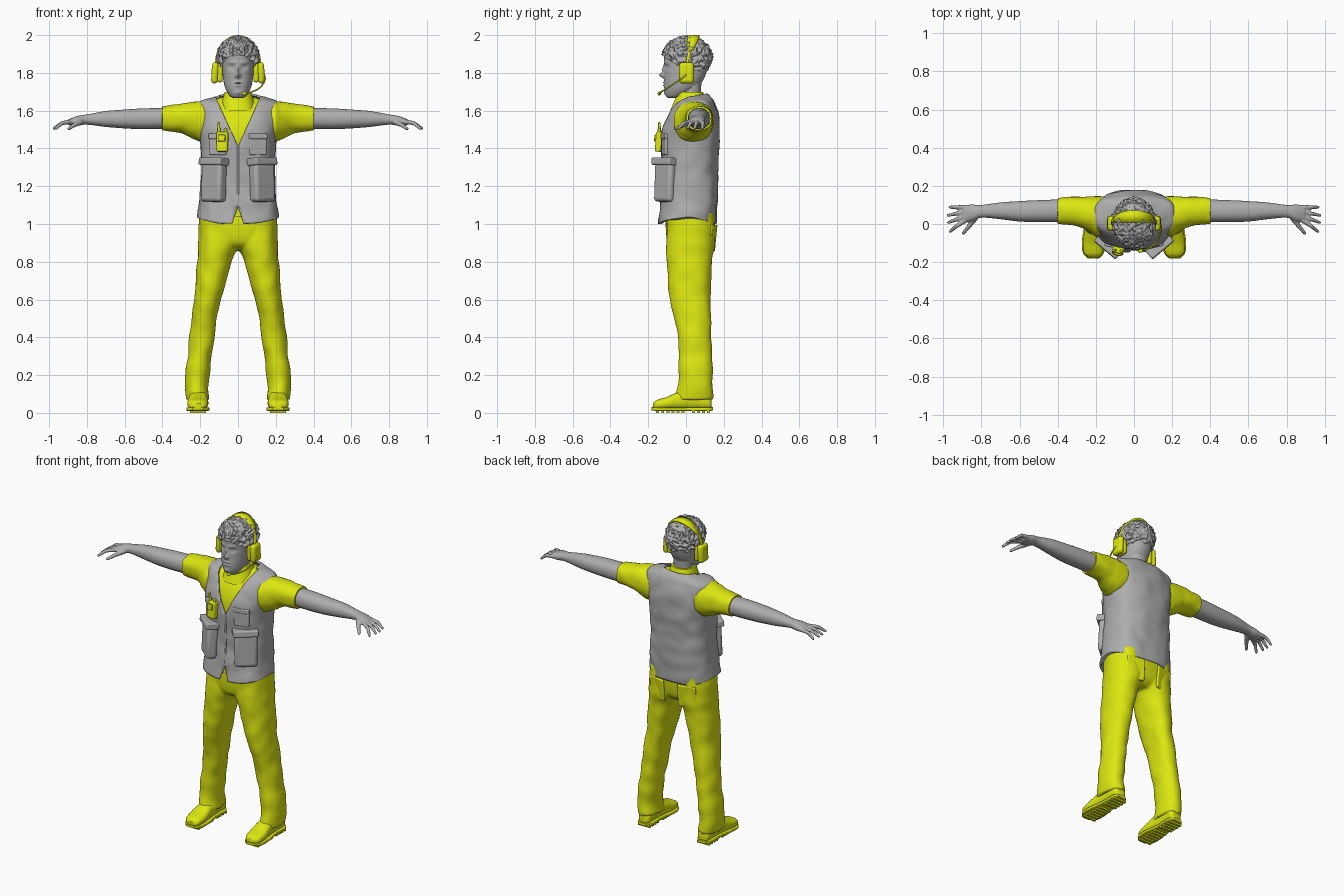
import bpy, bmesh, math
from mathutils import Vector, Matrix, noise

if "Cube" in bpy.data.objects:
    bpy.data.objects.remove(bpy.data.objects["Cube"])


def material(name, colour):
    m = bpy.data.materials.new(name)
    m.use_nodes = True
    m.diffuse_color = colour
    bsdf = m.node_tree.nodes["Principled BSDF"]
    bsdf.inputs["Base Color"].default_value = colour
    bsdf.inputs["Roughness"].default_value = 0.8
    return m


YELLOW = material("bright yellow", (0.72, 0.8, 0.005, 1))
GREY = material("plain grey", (0.42, 0.42, 0.42, 1))


def spline(rows, steps):
    """Smoothly interpolate between section rows."""
    out = []
    for i in range(len(rows) - 1):
        quad = [rows[min(max(j, 0), len(rows) - 1)] for j in range(i - 1, i + 3)]
        for s in range(steps):
            t = s / steps
            out.append([b + 0.5 * t * (c - a + t * (2*a - 5*b + 4*c - d + t * (3*(b - c) + d - a)))
                        for a, b, c, d in zip(*quad)])
    return out + [list(rows[-1])]


def loft(bm, rows, axis="z", power=2.2, sides=40, steps=5):
    """Rows are (position, low a, high a, low b, high b) along an axis."""
    def ring(row):
        t, a0, a1, b0, b1 = row
        verts = []
        for i in range(sides):
            ang = math.tau * i / sides
            c, s = math.cos(ang), math.sin(ang)
            a = (a0 + a1) / 2 + (a1 - a0) / 2 * math.copysign(abs(c) ** (2 / power), c)
            b = (b0 + b1) / 2 + (b1 - b0) / 2 * math.copysign(abs(s) ** (2 / power), s)
            verts.append(bm.verts.new({"x": (t, a, b), "y": (a, t, b), "z": (a, b, t)}[axis]))
        return verts
    rings = [ring(r) for r in spline(rows, steps)]
    for lo, hi in zip(rings, rings[1:]):
        for i in range(sides):
            j = (i + 1) % sides
            bm.faces.new((lo[i], lo[j], hi[j], hi[i]))
    bm.faces.new(rings[0])
    bm.faces.new(rings[-1])


def limb(bm, points, radii):
    """Rounded chain of tapered cylinders."""
    points = [Vector(p) for p in points]
    for p, r in zip(points, radii):
        bmesh.ops.create_uvsphere(bm, u_segments=12, v_segments=8, radius=r, matrix=Matrix.Translation(p))
    for p, q, r, s in zip(points, points[1:], radii, radii[1:]):
        turn = (q - p).to_track_quat("Z", "Y").to_matrix().to_4x4()
        bmesh.ops.create_cone(bm, cap_ends=True, segments=12, radius1=r, radius2=s,
                              depth=(q - p).length, matrix=Matrix.Translation((p + q) / 2) @ turn)


def wrinkle(bm, amount, scale):
    bm.normal_update()
    for v in bm.verts:
        v.co += v.normal * amount * noise.noise(v.co * scale)


def finish(bm, name, mat, mirror=False, voxel=0, bevel=0, thick=0, angle=40):
    bmesh.ops.recalc_face_normals(bm, faces=bm.faces)
    mesh = bpy.data.meshes.new(name)
    bm.to_mesh(mesh)
    bm.free()
    mesh.materials.append(mat)
    ob = bpy.data.objects.new(name, mesh)
    bpy.context.collection.objects.link(ob)
    bpy.ops.object.select_all(action="DESELECT")
    ob.select_set(True)
    bpy.context.view_layer.objects.active = ob
    bpy.ops.object.shade_smooth_by_angle(angle=math.radians(angle))
    if bevel:
        mod = ob.modifiers.new("bevel", "BEVEL")
        mod.width, mod.segments = bevel, 3
    if thick:
        ob.modifiers.new("thickness", "SOLIDIFY").thickness = thick
    if mirror:
        ob.modifiers.new("mirror", "MIRROR").use_mirror_merge = False
    if voxel:
        mod = ob.modifiers.new("blend", "REMESH")
        mod.mode, mod.voxel_size, mod.use_smooth_shade = "VOXEL", voxel, True
        mod = ob.modifiers.new("relax", "SMOOTH")
        mod.factor, mod.iterations = 0.5, 3
    return ob


def box(name, mat, size, loc, rot=(0, 0, 0), bevel=0.008, mirror=False):
    bm = bmesh.new()
    turn = Matrix.Rotation(rot[2], 4, "Z") @ Matrix.Rotation(rot[1], 4, "Y") @ Matrix.Rotation(rot[0], 4, "X")
    bmesh.ops.create_cube(bm, size=1, matrix=Matrix.Translation(loc) @ turn @ Matrix.Diagonal((*size, 1)))
    return finish(bm, name, mat, mirror, bevel=bevel)


# Trousers: hips and two flared legs blended together
bm = bmesh.new()
loft(bm, [(.07, .152, .275, -.06, .143), (.2, .155, .278, -.04, .14), (.4, .125, .255, -.045, .135),
          (.6, .088, .228, -.085, .132), (.8, .03, .217, -.1, .138), (.9, .0, .21, -.105, .153),
          (1.06, .01, .2, -.1, .15)], steps=8)
wrinkle(bm, .009, 11)
bmesh.ops.duplicate(bm, geom=bm.verts[:] + bm.edges[:] + bm.faces[:])
half = len(bm.verts) // 2
bm.verts.ensure_lookup_table()
for v in bm.verts[half:]:
    v.co.x *= -1
loft(bm, [(.86, -.08, .08, -.04, .1), (.9, -.17, .17, -.095, .14), (1, -.2, .2, -.108, .155),
          (1.08, -.195, .195, -.1, .15)], power=2.6)
finish(bm, "trousers", YELLOW, voxel=.009)
box("rear_trouser_pocket", YELLOW, (.115, .015, .14), (.105, .141, .925), (-.1, 0, -.22), .006, True)

# Shoes with treaded soles
bm = bmesh.new()
loft(bm, [(-.176, .185, .235, .025, .05), (-.155, .165, .262, .018, .068), (-.1, .157, .268, .018, .085),
          (-.03, .162, .26, .018, .115), (.06, .168, .255, .018, .13), (.12, .17, .25, .018, .1),
          (.135, .185, .235, .025, .07)], "y", 2.5)
finish(bm, "shoe_upper", YELLOW, True)
bm = bmesh.new()
loft(bm, [(-.182, .185, .24, .014, .03), (-.15, .157, .268, .01, .03), (-.09, .15, .273, .01, .03),
          (.02, .165, .258, .01, .03), (.11, .162, .258, .01, .03), (.143, .185, .24, .012, .03)], "y", 6)
finish(bm, "shoe_sole", YELLOW, True)
bm = bmesh.new()
for i in range(11):
    y = -.15 + i * .027
    if i != 6:
        bmesh.ops.create_cube(bm, size=1, matrix=Matrix.Translation((.211, y, .007)) @ Matrix.Diagonal((.085, .015, .014, 1)))
finish(bm, "sole_tread", YELLOW, True)

# Torso shared by shirt and vest
TORSO = [(1, .215, -.148, .16), (1.1, .206, -.133, .165), (1.2, .2, -.125, .17), (1.3, .197, -.125, .17),
         (1.4, .199, -.13, .175), (1.5, .208, -.125, .178), (1.58, .217, -.095, .17),
         (1.64, .213, -.055, .15), (1.665, .16, -.02, .135), (1.685, .1, 0, .115)]


def torso(inset):
    bm = bmesh.new()
    loft(bm, [(z - inset * (z > 1.6), inset - w, w - inset, f + inset, b - inset) for z, w, f, b in TORSO],
         power=2.6, sides=64, steps=6)
    return bm


bm = torso(.014)
bmesh.ops.bisect_plane(bm, geom=bm.verts[:] + bm.edges[:] + bm.faces[:], plane_co=(0, 0, 1.04),
                       plane_no=(0, 0, 1), clear_inner=True)
finish(bm, "shirt_body", YELLOW)

# Vest: neck and hem notches are cut cleanly out of the front
bm = torso(0)
wrinkle(bm, .008, 13)
for slope, base in ((.45, 1.41), (-.33, 1.09)):
    for side in (1, -1):
        faces = [f for f in bm.faces if f.calc_center_median().y < .05]
        geom = set(faces) | {e for f in faces for e in f.edges} | {v for f in faces for v in f.verts}
        bmesh.ops.bisect_plane(bm, geom=list(geom), plane_co=(0, 0, base), plane_no=(side, 0, -slope))
cut = []
for f in bm.faces:
    c = f.calc_center_median()
    opening = max(.45 * (c.z - 1.41), .33 * (1.09 - c.z))
    if (c.y < .05 and abs(c.x) < opening) or len(f.verts) > 20:
        cut.append(f)
bmesh.ops.delete(bm, geom=cut, context="FACES")
for v in bm.verts:
    v.co.z += .036 * max(0, 1 - (v.co.y / .15) ** 2) * max(0, (1.15 - v.co.z) / .15)
finish(bm, "vest", GREY, thick=.012)
bm = bmesh.new()
limb(bm, [(0, -.133, 1.09), (0, -.124, 1.2), (0, -.124, 1.3), (0, -.129, 1.41)], [.006] * 4)
finish(bm, "vest_zip", GREY)

# Pockets wrapped around the front corners
box("lower_pocket", GREY, (.135, .065, .205), (.128, -.105, 1.22), (-.04, 0, .7), .018, True)
box("lower_pocket_flap", GREY, (.15, .08, .04), (.128, -.107, 1.33), (-.1, 0, .7), .008, True)
box("chest_pocket", GREY, (.095, .02, .11), (.105, -.111, 1.42), (0, 0, .22), .008, True)
box("chest_pocket_flap", GREY, (.1, .026, .03), (.105, -.112, 1.465), (0, 0, .22), .006, True)

# Radio clipped on the right chest
box("radio_body", YELLOW, (.06, .035, .105), (-.083, -.14, 1.435), (-.08, 0, -.2), .008)
box("radio_face", YELLOW, (.04, .012, .035), (-.087, -.159, 1.455), (-.08, 0, -.2), .004)
bm = bmesh.new()
limb(bm, [(-.1, -.137, 1.47), (-.102, -.142, 1.535)], [.009, .006])
limb(bm, [(-.066, -.142, 1.48), (-.066, -.142, 1.5)], [.008, .008])
finish(bm, "radio_antenna", YELLOW)

# Short sleeves and collar
bm = bmesh.new()
loft(bm, [(.12, -.04, .14, 1.45, 1.645), (.19, -.065, .145, 1.435, 1.65), (.23, -.045, .145, 1.45, 1.648),
          (.3, -.01, .143, 1.482, 1.638), (.4, .0, .138, 1.495, 1.622)], "x")
wrinkle(bm, .006, 16)
finish(bm, "sleeve", YELLOW, True)
bm = bmesh.new()
loft(bm, [(1.6, -.1, .1, -.085, .12), (1.65, -.085, .085, -.062, .108), (1.7, -.07, .07, -.045, .09)])
finish(bm, "collar", YELLOW)

# Bare arms and hands
bm = bmesh.new()
loft(bm, [(.36, .01, .13, 1.503, 1.615), (.5, .01, .125, 1.502, 1.612), (.6, .013, .12, 1.506, 1.606),
          (.7, .025, .113, 1.514, 1.598), (.8, .033, .1, 1.526, 1.58), (.85, .015, .102, 1.52, 1.572),
          (.895, .01, .098, 1.522, 1.555)], "x")
for base, tip in ((.018, -.04), (.04, .008), (.065, .045), (.088, .088)):
    reach = .978 - abs(tip - .03) * .2
    limb(bm, [(.885, base, 1.541), (.93, (base + tip) / 2, 1.535), (reach, tip, 1.506)], [.013, .011, .008])
limb(bm, [(.835, .03, 1.54), (.865, -.012, 1.525), (.895, -.048, 1.505)], [.017, .012, .009])
finish(bm, "arm_and_hand", GREY, True, voxel=.005)

# Neck and head, with the face shaped by soft bumps
bm = bmesh.new()
loft(bm, [(1.64, -.06, .06, -.035, .08), (1.7, -.057, .057, -.03, .078), (1.77, -.06, .06, -.03, .085)])
finish(bm, "neck", GREY)
bm = bmesh.new()
loft(bm, [(z, -w, w, f, b) for z, w, f, b in (
    (1.668, .025, -.095, -.04), (1.68, .045, -.107, .0), (1.72, .068, -.115, .06), (1.78, .08, -.115, .1),
    (1.85, .085, -.115, .12), (1.9, .088, -.115, .125), (1.95, .08, -.095, .11), (1.985, .045, -.05, .07))],
    sides=96, steps=10)
BUMPS = ((0, 1.787, .013, .012, -.026), (0, 1.815, .009, .024, -.012), (.035, 1.83, .016, .011, .012),
         (.035, 1.83, .009, .005, -.006), (.03, 1.855, .025, .008, -.005), (0, 1.748, .022, .005, -.007),
         (0, 1.733, .02, .005, -.007), (0, 1.741, .025, .002, .004), (0, 1.695, .02, .012, -.006))
for v in bm.verts:
    if v.co.y < 0:
        x, z = abs(v.co.x), v.co.z
        v.co.y += sum(d * math.exp(-((x - cx) / sx) ** 2 - ((z - cz) / sz) ** 2) for cx, cz, sx, sz, d in BUMPS)
finish(bm, "head", GREY, angle=60)

# Curly hair, trimmed along a sloping hairline
bm = bmesh.new()
bmesh.ops.create_icosphere(bm, subdivisions=6, radius=1)
for v in bm.verts:
    v.co = Vector((v.co.x * .108, v.co.y * .128 + .006, v.co.z * .106 + 1.884))
    curl = .5 - abs(noise.noise(v.co * 38)) * 1.6 + .5 * noise.noise(v.co * 85)
    v.co += (v.co - Vector((0, .006, 1.884))).normalized() * curl * .016
bmesh.ops.bisect_plane(bm, geom=bm.verts[:] + bm.edges[:] + bm.faces[:], plane_co=(0, -.12, 1.888),
                       plane_no=(0, .16, .24), clear_inner=True)
finish(bm, "curly_hair", GREY, angle=50)

# Headset: ear cups, padded band and microphone boom
box("ear_cushion", YELLOW, (.03, .07, .1), (.096, .003, 1.8), bevel=.012, mirror=True)
box("ear_cup", YELLOW, (.036, .078, .112), (.122, .003, 1.8), (0, -.05, 0), .017, True)
bm = bmesh.new()
rows = []
for i in range(41):
    ang = math.pi * i / 40
    up = math.sin(ang)
    wide = .008 + .024 * max(0, up - .5) ** .5 * 1.4
    x, y, z = .122 * math.cos(ang), .004 + .036 * up, 1.85 + .15 * up
    rows.append([bm.verts.new((x, y + s * wide, z)) for s in (-1, 1)])
for a, b in zip(rows, rows[1:]):
    bm.faces.new((a[0], a[1], b[1], b[0]))
finish(bm, "headband", YELLOW, thick=.012)
bm = bmesh.new()
boom = spline([(.138, 0, 1.79), (.143, -.03, 1.765), (.12, -.09, 1.725), (.075, -.13, 1.7), (.03, -.142, 1.69)], 4)
limb(bm, boom, [.004] * len(boom))
limb(bm, [boom[-2], boom[-1]], [.009, .009])
finish(bm, "microphone_boom", YELLOW)
